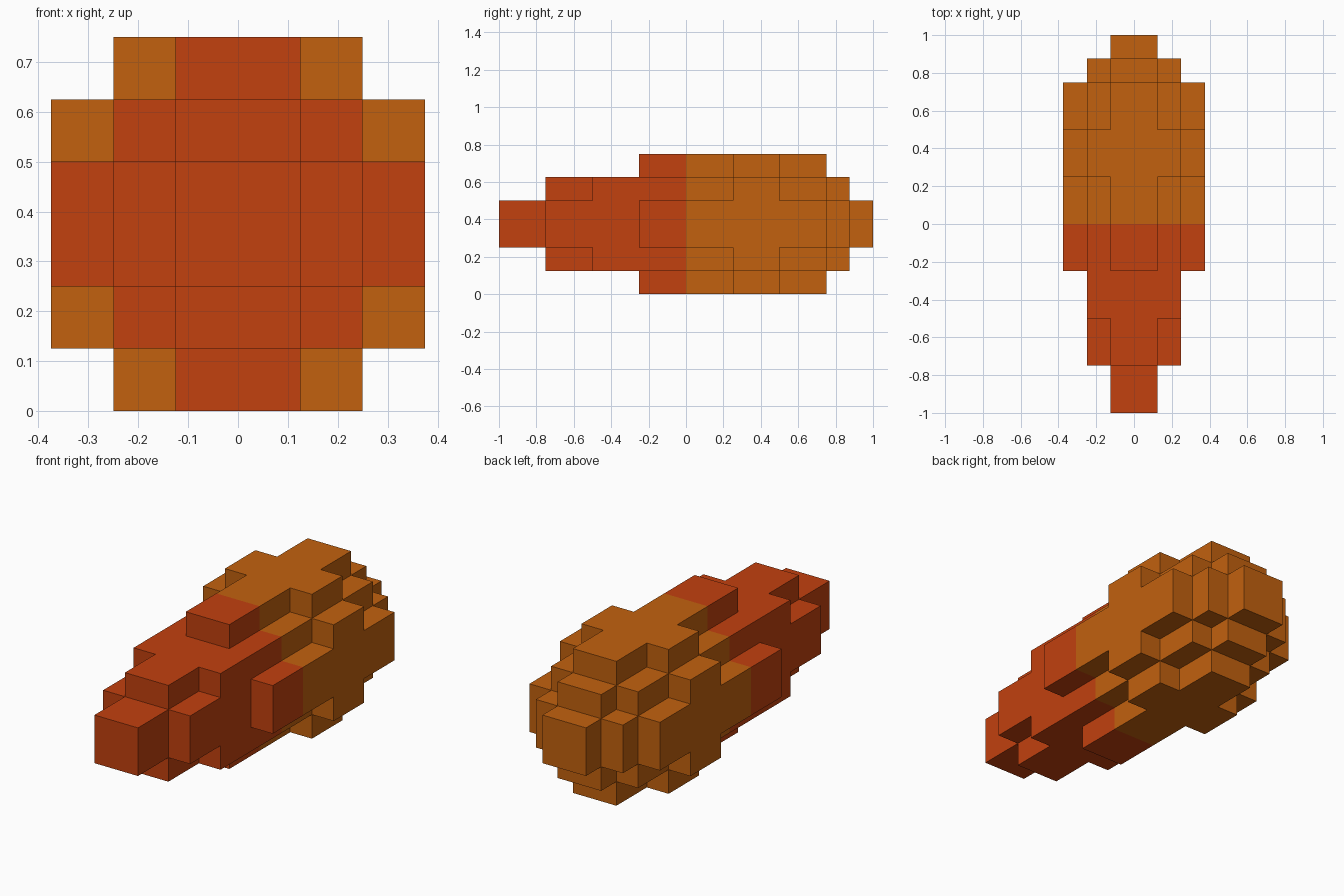
import bpy
import bmesh
from mathutils import Vector

if "Cube" in bpy.data.objects:
    bpy.data.objects.remove(bpy.data.objects["Cube"], do_unlink=True)

U = 0.125  # size of one block

# Cross-sections: half width of the rows 1, 2 and 3 blocks away from the axis
CORE = (1, 0, 0)
SMALL_CROSS = (2, 1, 0)
SQUARE = (2, 2, 0)
LARGE_CROSS = (3, 2, 1)
ROUND = (3, 3, 2)

# Sections from front to back: end position in blocks, cross-section
SECTIONS = [(-6, CORE), (-4, SMALL_CROSS), (-2, SQUARE), (2, LARGE_CROSS),
            (4, ROUND), (6, LARGE_CROSS), (7, SMALL_CROSS), (8, CORE)]


def make_material(name, color):
    mat = bpy.data.materials.new(name)
    mat.use_nodes = True
    mat.diffuse_color = color
    mat.node_tree.nodes["Principled BSDF"].inputs["Base Color"].default_value = color
    return mat


def ring(i):
    """Distance of block i from the axis, counted 1, 2, 3."""
    return i + 1 if i >= 0 else -i


def filled(x, y, z):
    if not (-8 <= y < 8 and ring(z) <= 3):
        return False
    profile = next(p for end, p in SECTIONS if y < end)
    return ring(x) <= profile[ring(z) - 1]


def add_side(bm, cell, axis, sign):
    """Add one outer face of a block, wound to face outwards."""
    normal = Vector((0, 0, 0))
    normal[axis] = sign
    u = Vector((0, 0, 0))
    u[(axis + 1) % 3] = 0.5
    v = normal.cross(u)
    mid = Vector(cell) + Vector((0.5, 0.5, 0.5)) + normal * 0.5
    corners = [mid - u - v, mid + u - v, mid + u + v, mid - u + v]
    face = bm.faces.new([bm.verts.new((c + Vector((0, 0, 3))) * U) for c in corners])
    face.material_index = 0 if cell[1] < 0 else 1


# Stepped body: only the outer sides of the blocks, red in front, orange behind
bm = bmesh.new()
for x in range(-3, 3):
    for y in range(-8, 8):
        for z in range(-3, 3):
            if not filled(x, y, z):
                continue
            for axis in range(3):
                for sign in (-1, 1):
                    near = [x, y, z]
                    near[axis] += sign
                    if not filled(*near):
                        add_side(bm, (x, y, z), axis, sign)
bmesh.ops.remove_doubles(bm, verts=bm.verts, dist=0.001)

# Merge flat neighbours of one colour into large faces
bmesh.ops.dissolve_limit(bm, angle_limit=0.01, verts=bm.verts, edges=bm.edges,
                         delimit={'MATERIAL'})

mesh = bpy.data.meshes.new("stepped_body")
bm.to_mesh(mesh)
bm.free()
mesh.materials.append(make_material("red_orange", (0.54, 0.052, 0.0045, 1)))
mesh.materials.append(make_material("amber_orange", (0.54, 0.12, 0.0045, 1)))
body = bpy.data.objects.new("stepped_body", mesh)
bpy.context.collection.objects.link(body)
